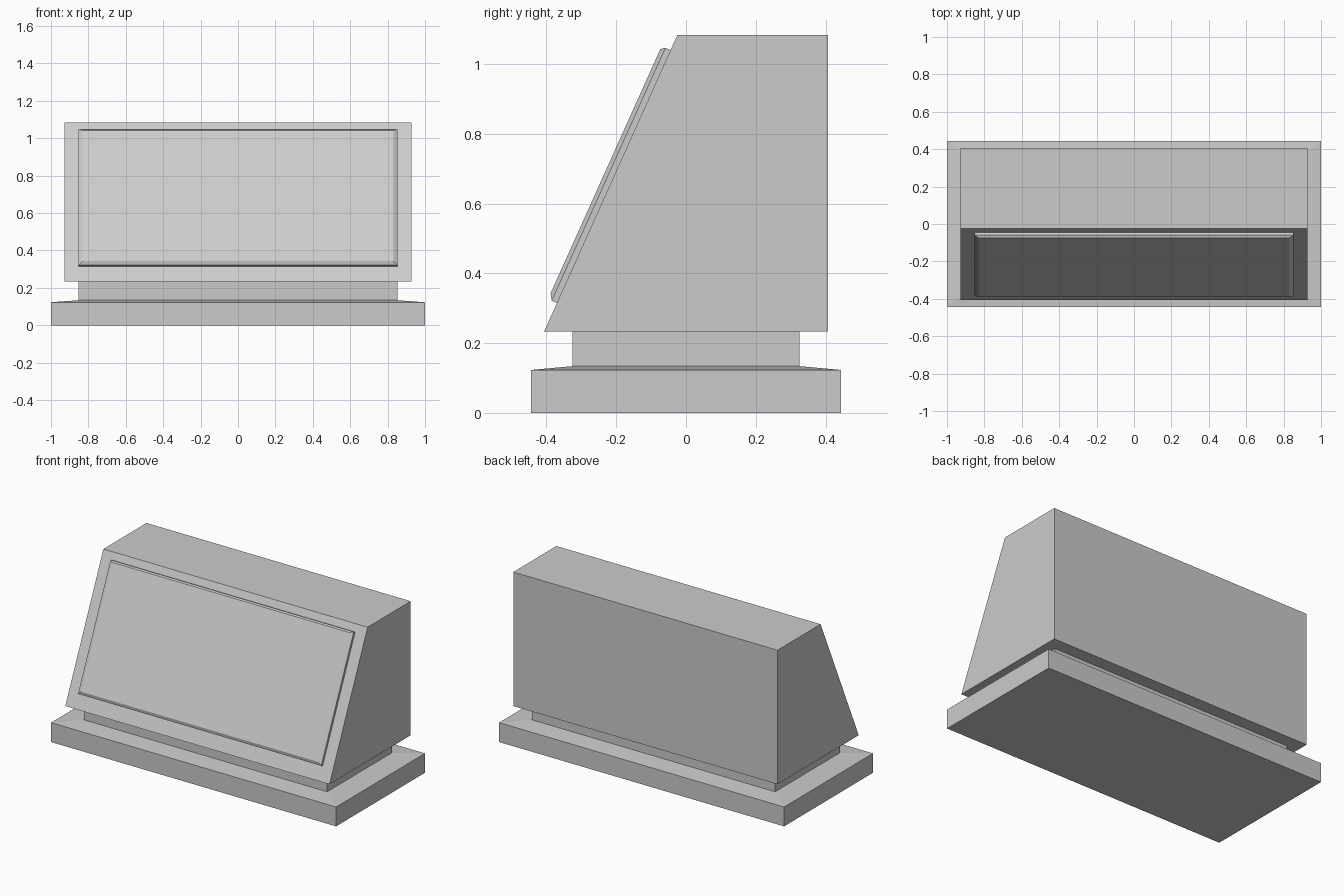
import bpy, math
from mathutils import Matrix, Vector

if "Cube" in bpy.data.objects:
    bpy.data.objects.remove(bpy.data.objects["Cube"])


def stacked_rings(name, rings):
    """Closed solid through rectangles given as (x0, x1, y0, y1, z)."""
    verts, faces = [], [(3, 2, 1, 0)]
    for x0, x1, y0, y1, z in rings:
        verts += [(x0, y0, z), (x1, y0, z), (x1, y1, z), (x0, y1, z)]
    for r in range(len(rings) - 1):
        a = 4 * r
        for i in range(4):
            j = (i + 1) % 4
            faces.append((a + i, a + j, a + 4 + j, a + 4 + i))
    n = len(verts)
    faces.append((n - 4, n - 3, n - 2, n - 1))
    mesh = bpy.data.meshes.new(name)
    mesh.from_pydata(verts, [], faces)
    mesh.update()
    obj = bpy.data.objects.new(name, mesh)
    bpy.context.collection.objects.link(obj)
    return obj


# Base plinth with shallow sloped top and narrower neck
stacked_rings("base_and_neck", [
    (-1, 1, -0.445, 0.445, 0),
    (-1, 1, -0.445, 0.445, 0.123),
    (-0.853, 0.853, -0.325, 0.325, 0.134),
    (-0.853, 0.853, -0.325, 0.325, 0.233),
])

# Wedge housing with slanted front
bottom_front = Vector((0, -0.407, 0.233))
top_front = Vector((0, -0.025, 1.083))
stacked_rings("housing", [
    (-0.927, 0.927, bottom_front.y, 0.407, bottom_front.z),
    (-0.927, 0.927, top_front.y, 0.407, top_front.z),
])

# Bevelled screen panel lying on the slanted face
panel = stacked_rings("screen_panel", [
    (-0.853, 0.853, 0.09, 0.885, -0.002),
    (-0.853, 0.853, 0.09, 0.885, 0.016),
    (-0.832, 0.832, 0.108, 0.875, 0.028),
])
slope = top_front - bottom_front
tilt = math.atan2(slope.z, slope.y)
panel.matrix_world = Matrix.Translation(bottom_front) @ Matrix.Rotation(tilt, 4, 'X')
